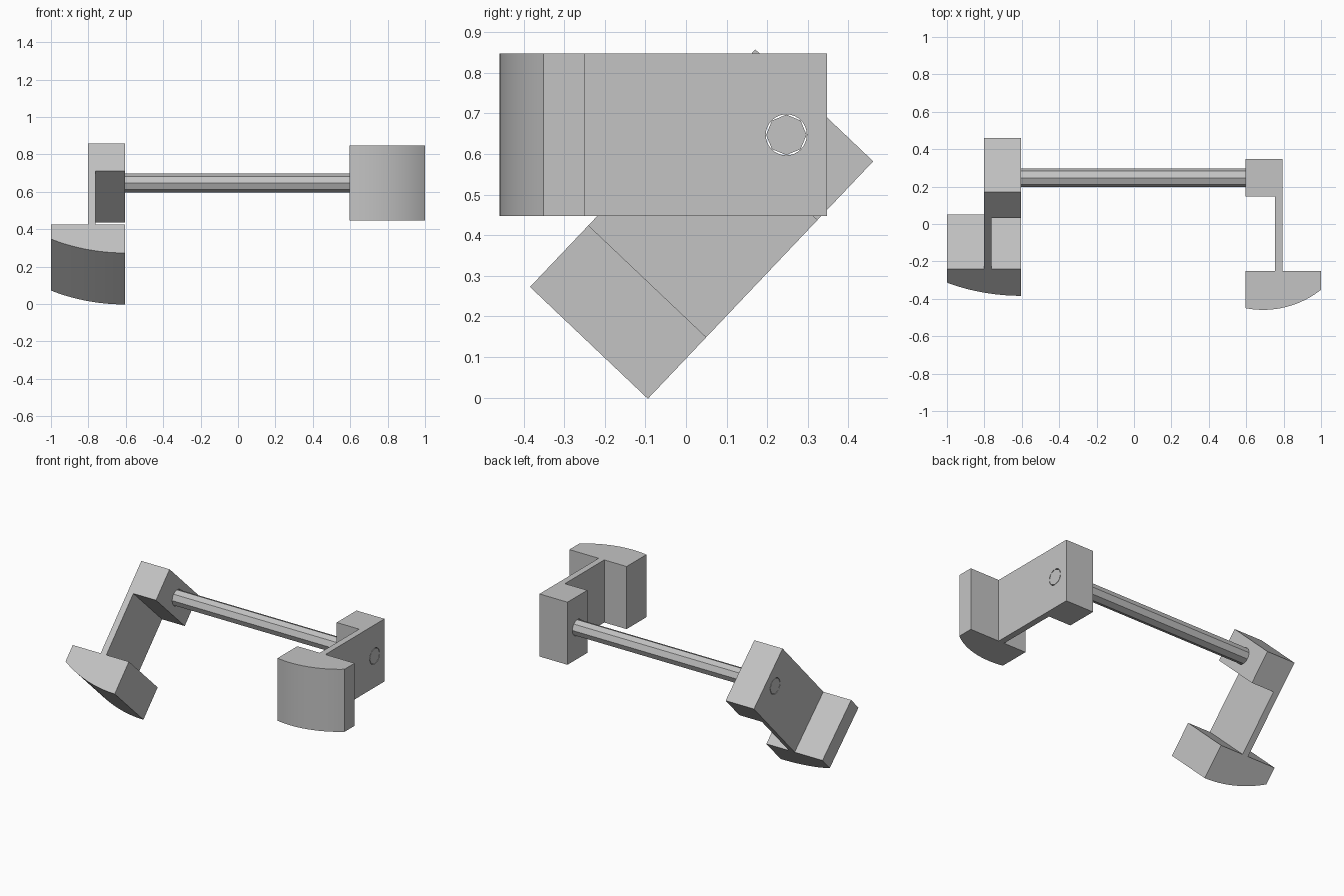
import bpy
import bmesh
from math import sqrt, radians, pi
from mathutils import Matrix

cube = bpy.data.objects.get("Cube")
if cube:
    bpy.data.objects.remove(cube)

PIVOT_Y, PIVOT_Z = 0.247, 0.647
HALF_HEIGHT = 0.2

grey = bpy.data.materials.new("plain grey")
grey.use_nodes = True
colour = (0.55, 0.55, 0.55, 1)
grey.diffuse_color = colour
grey.node_tree.nodes["Principled BSDF"].inputs["Base Color"].default_value = colour


def finish(bm, name):
    bmesh.ops.recalc_face_normals(bm, faces=bm.faces)
    mesh = bpy.data.meshes.new(name)
    bm.to_mesh(mesh)
    bm.free()
    mesh.materials.append(grey)
    obj = bpy.data.objects.new(name, mesh)
    bpy.context.collection.objects.link(obj)
    return obj


def activate(obj):
    bpy.ops.object.select_all(action="DESELECT")
    obj.select_set(True)
    bpy.context.view_layer.objects.active = obj


def cylinder(name, radius, sides, x0, x1):
    """Cylinder along x through the pivot axis."""
    bm = bmesh.new()
    bmesh.ops.create_cone(bm, cap_ends=True, segments=sides, radius1=radius,
                          radius2=radius, depth=x1 - x0)
    bmesh.ops.transform(bm, verts=bm.verts, matrix=Matrix.Translation(
        ((x0 + x1) / 2, PIVOT_Y, PIVOT_Z)) @ Matrix.Rotation(pi / 2, 4, "Y"))
    return finish(bm, name)


def arm(name, side, inner, outer, tip, crown, radius, tilt):
    """Block, thin web and curved pad as one profile, with a bored pivot hole."""
    back, block_front, pad_back, front = 0.1, -0.1, -0.497, -0.706
    web = outer - 0.04
    steps = 24
    profile = [(inner, back), (outer, back), (outer, pad_back), (tip, pad_back)]
    for i in range(steps + 1):
        x = tip + (inner - tip) * i / steps
        profile.append((x, front + radius - sqrt(radius ** 2 - (x - crown) ** 2)))
    profile += [(inner, pad_back), (web, pad_back), (web, block_front), (inner, block_front)]

    bm = bmesh.new()
    face = bm.faces.new([bm.verts.new((side * x, y, -HALF_HEIGHT)) for x, y in profile])
    result = bmesh.ops.extrude_face_region(bm, geom=[face])
    top = [v for v in result["geom"] if isinstance(v, bmesh.types.BMVert)]
    bmesh.ops.translate(bm, verts=top, vec=(0, 0, 2 * HALF_HEIGHT))
    bmesh.ops.transform(bm, verts=bm.verts, matrix=Matrix.Translation(
        (0, PIVOT_Y, PIVOT_Z)) @ Matrix.Rotation(radians(tilt), 4, "X"))
    obj = finish(bm, name)

    # Pivot hole
    cutter = cylinder("hole_cutter", 0.0505, 32, *sorted((side * 0.5, side * 0.9)))
    cutter.hide_render = True
    activate(obj)
    bore = obj.modifiers.new("bore", "BOOLEAN")
    bore.operation = "DIFFERENCE"
    bore.solver = "EXACT"
    bore.object = cutter
    bpy.ops.object.modifier_apply(modifier=bore.name)
    bpy.data.objects.remove(cutter)
    bpy.ops.object.shade_smooth_by_angle(angle=radians(25))
    return obj


# Level arm on the left, swung-down arm on the right
arm("left_arm", 1, 0.595, 0.793, 1.0, 0.69, 0.5, 0)
arm("right_arm", -1, 0.603, 0.803, 1.0, 0.6, 0.83, 46.5)

# Eight-sided connecting rod, flush with the outer faces
cylinder("connecting_rod", 0.0498, 8, -0.803, 0.793)
